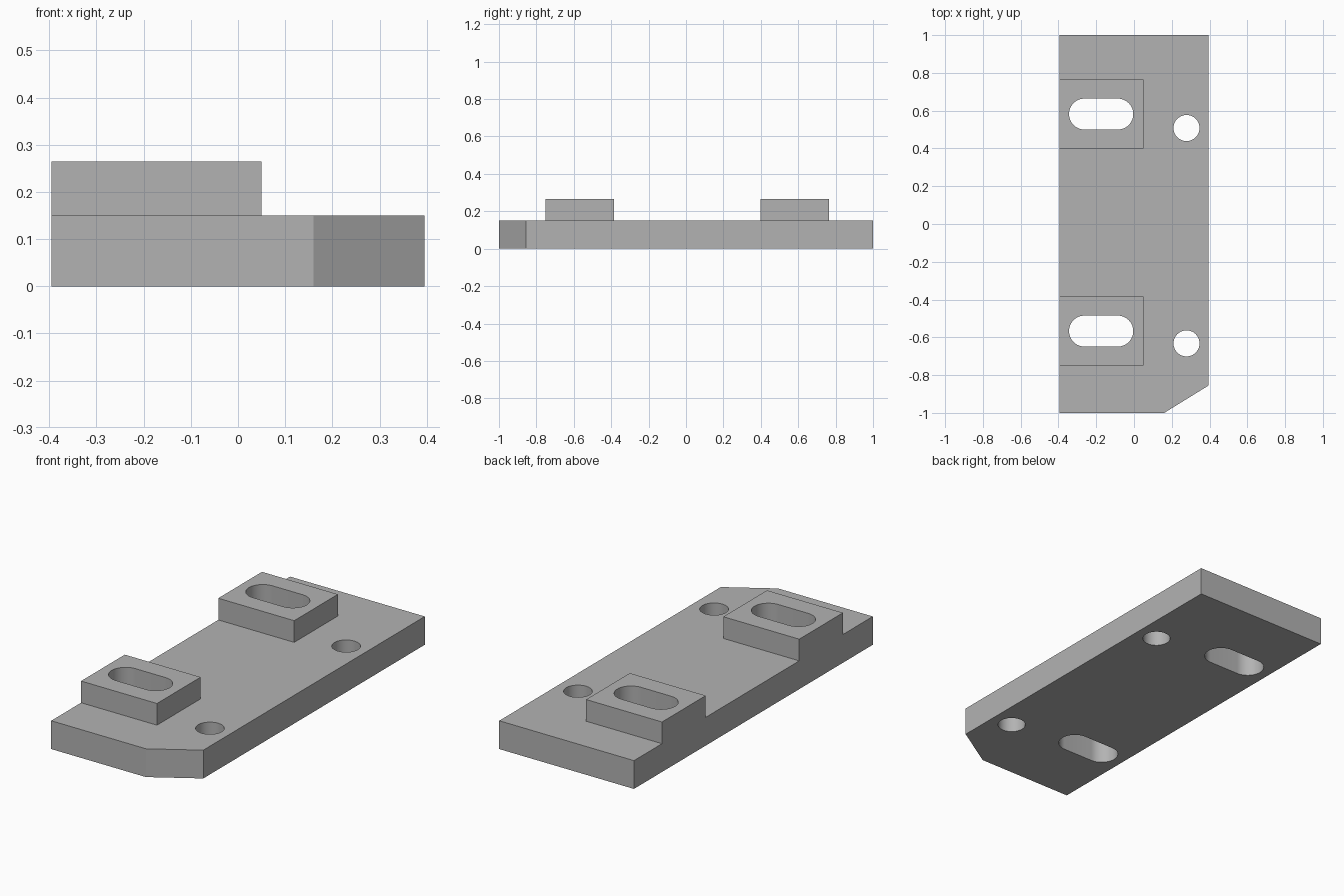
import bpy, bmesh
from math import cos, sin, pi, radians

if "Cube" in bpy.data.objects:
    bpy.data.objects.remove(bpy.data.objects["Cube"], do_unlink=True)

HALF_W = 0.395
SLAB_TOP, PAD_TOP = 0.15, 0.265

steel = bpy.data.materials.new("grey steel")
steel.use_nodes = True
steel.diffuse_color = (0.45, 0.45, 0.45, 1)
steel.node_tree.nodes["Principled BSDF"].inputs["Base Color"].default_value = (0.45, 0.45, 0.45, 1)


def prism(name, outline, z0, z1):
    """Extrude a counter-clockwise outline from z0 up to z1."""
    bm = bmesh.new()
    base = bm.faces.new([bm.verts.new((x, y, z0)) for x, y in outline])
    top = bmesh.ops.extrude_face_region(bm, geom=[base], use_keep_orig=True)["geom"]
    moved = [v for v in top if isinstance(v, bmesh.types.BMVert)]
    bmesh.ops.translate(bm, verts=moved, vec=(0, 0, z1 - z0))
    bmesh.ops.recalc_face_normals(bm, faces=bm.faces)
    mesh = bpy.data.meshes.new(name)
    bm.to_mesh(mesh)
    bm.free()
    mesh.materials.append(steel)
    obj = bpy.data.objects.new(name, mesh)
    bpy.context.collection.objects.link(obj)
    return obj


def rounded(cx, cy, r, half=0.0, steps=24):
    """Slot outline along x; a circle when half is zero."""
    pts = []
    for side in (1, -1):
        start = -pi / 2 if side > 0 else pi / 2
        count = steps + 1 if half else steps
        for i in range(count):
            a = start + pi * i / steps
            pts.append((cx + side * half + r * cos(a), cy + r * sin(a)))
    return pts


def combine(target, tool, operation):
    mod = target.modifiers.new(tool.name, 'BOOLEAN')
    mod.operation, mod.solver, mod.object = operation, 'EXACT', tool
    bpy.context.view_layer.objects.active = target
    bpy.ops.object.modifier_apply(modifier=mod.name)
    bpy.data.objects.remove(tool, do_unlink=True)


# Base slab with one clipped corner
plate = prism("mounting_plate",
              [(-HALF_W, -1), (0.16, -1), (HALF_W, -0.855), (HALF_W, 1), (-HALF_W, 1)],
              0, SLAB_TOP)

# Raised pads, flush with the long edge
for label, y in (("front", -0.567), ("back", 0.582)):
    y0, y1 = y - 0.183, y + 0.183
    pad = prism(label + "_pad", [(-HALF_W, y0), (0.05, y0), (0.05, y1), (-HALF_W, y1)],
                0, PAD_TOP)
    combine(plate, pad, 'UNION')

# Through slots in the pads and round bolt holes in the slab
for label, y in (("front", -0.567), ("back", 0.582)):
    combine(plate, prism(label + "_slot", rounded(-0.174, y, 0.082, 0.088), -0.1, 0.4), 'DIFFERENCE')
for label, y in (("front", -0.632), ("back", 0.508)):
    combine(plate, prism(label + "_hole", rounded(0.278, y, 0.069), -0.1, 0.4), 'DIFFERENCE')

# Merge coplanar faces, then smooth the hole walls only
bm = bmesh.new()
bm.from_mesh(plate.data)
bmesh.ops.remove_doubles(bm, verts=bm.verts, dist=0.0001)
bmesh.ops.dissolve_limit(bm, angle_limit=radians(0.5), verts=bm.verts, edges=bm.edges)
bm.to_mesh(plate.data)
bm.free()
plate.select_set(True)
bpy.context.view_layer.objects.active = plate
bpy.ops.object.shade_smooth_by_angle(angle=radians(25))
